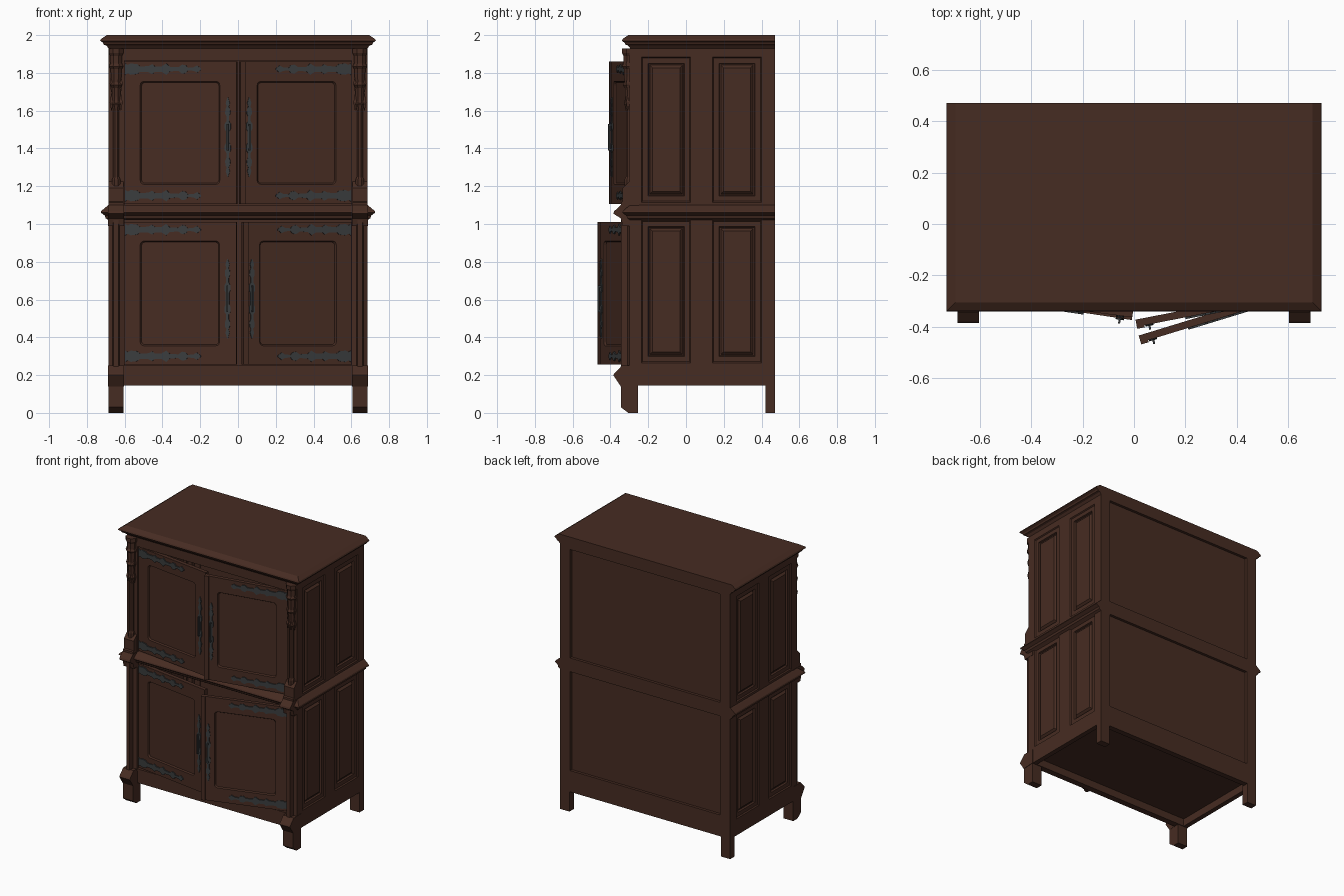
import bpy, bmesh, math
from mathutils import Matrix, Vector

cube = bpy.data.objects.get("Cube")
if cube:
    bpy.data.objects.remove(cube)


def material(name, rgb):
    m = bpy.data.materials.new(name)
    m.use_nodes = True
    m.diffuse_color = (*rgb, 1)
    m.node_tree.nodes["Principled BSDF"].inputs["Base Color"].default_value = (*rgb, 1)
    return m


WOOD = material("dark_brown_wood", (0.062, 0.025, 0.016))
IRON = material("grey_iron", (0.042, 0.046, 0.048))
WORLD = Matrix.Identity(4)


def finish(name, bm, mat=WOOD, frame=WORLD):
    bm.transform(frame)
    bmesh.ops.remove_doubles(bm, verts=bm.verts, dist=1e-5)
    bmesh.ops.recalc_face_normals(bm, faces=bm.faces)
    mesh = bpy.data.meshes.new(name)
    bm.to_mesh(mesh)
    bm.free()
    mesh.materials.append(mat)
    ob = bpy.data.objects.new(name, mesh)
    bpy.context.collection.objects.link(ob)
    return ob


def loft(name, rings, mat=WOOD, frame=WORLD, caps=(True, True)):
    """Skin a list of point rings, closing the ends."""
    bm = bmesh.new()
    loops = [[bm.verts.new(p) for p in ring] for ring in rings]
    n = len(loops[0])
    for a, b in zip(loops, loops[1:]):
        for i in range(n):
            j = (i + 1) % n
            bm.faces.new((a[i], a[j], b[j], b[i]))
    if caps[0]:
        bm.faces.new(loops[0])
    if caps[1]:
        bm.faces.new(loops[-1])
    return finish(name, bm, mat, frame)


def box(name, x, y, z, mat=WOOD, frame=WORLD):
    ring = lambda h: [(x[0], y[0], h), (x[1], y[0], h), (x[1], y[1], h), (x[0], y[1], h)]
    return loft(name, [ring(z[0]), ring(z[1])], mat, frame)


def side_profile(name, x, yz):
    """Extrude a y-z outline across x."""
    return loft(name, [[(h, y, z) for y, z in yz] for h in x])


def lathe(name, cx, cy, profile, sides=8):
    turn = [math.tau * (i + 0.5) / sides for i in range(sides)]
    return loft(name, [[(cx + r * math.cos(t), cy + r * math.sin(t), z) for t in turn]
                       for z, r in profile])


def rect(u, v, depth, inset=0.0, r=0.0):
    """Rectangle ring in the u-v plane with rounded corners."""
    pts = []
    corners = [(u[1], v[1], -1, -1), (u[0], v[1], 1, -1), (u[0], v[0], 1, 1), (u[1], v[0], -1, 1)]
    for k, (cu, cv, su, sv) in enumerate(corners):
        for i in range(4):
            t = math.pi / 2 * (k + i / 3)
            pts.append((cu + su * (inset + r) + r * math.cos(t), depth,
                        cv + sv * (inset + r) + r * math.sin(t)))
    return pts


def axes(origin, u, n):
    m = Matrix((u, n, (0, 0, 1))).transposed().to_4x4()
    m.translation = Vector(origin)
    return m


def cornice(name, profile):
    """Moulding round the front and sides, flush at the back."""
    loft(name, [[(-0.685 - d, -0.295 - d, z), (0.685 + d, -0.295 - d, z),
                 (0.685 + d, 0.47, z), (-0.685 - d, 0.47, z)] for z, d in profile])


# Top and middle mouldings
cornice("top_cornice", [(1.93, 0), (1.945, 0.012), (1.95, 0.026), (1.96, 0.03),
                        (1.97, 0.045), (1.98, 0.04), (2.0, 0.01)])
cornice("middle_cornice", [(1.02, 0), (1.03, 0.015), (1.045, 0.02), (1.06, 0.042),
                           (1.07, 0.038), (1.095, 0.008), (1.1, 0)])

# Front rails and floor
box("bottom_front_rail", (-0.61, 0.61), (-0.295, -0.25), (0.145, 0.235))
box("bottom_rail_bead", (-0.61, 0.61), (-0.302, -0.25), (0.235, 0.25))
box("top_front_rail", (-0.61, 0.61), (-0.295, -0.25), (1.865, 1.93))
box("floor", (-0.66, 0.66), (-0.26, 0.45), (0.2, 0.235))

# Back frame with two recessed panels
for name, z in (("bottom", (0.145, 0.3)), ("middle", (1.03, 1.12)), ("top", (1.91, 1.94))):
    box(name + "_back_rail", (-0.61, 0.61), (0.43, 0.47), z)
box("back_panel", (-0.61, 0.61), (0.435, 0.45), (0.2, 1.93))

SIDE_COLUMNS = [(-0.235, 0.025), (0.14, 0.4)]
SIDE_ROWS = [(0.265, 1.02), (1.115, 1.885)]

for s, side in ((1, "left"), (-1, "right")):
    span = lambda a, b: (s * a, s * b)

    # Side frame: stiles and rails around the panels
    for name, y in (("front", (-0.295, -0.235)), ("centre", (0.025, 0.14)), ("back", (0.4, 0.47))):
        box(f"{side}_{name}_stile", span(0.65, 0.685), y, (0.145, 1.94))
    for name, z in (("bottom", (0.145, 0.265)), ("middle", (1.02, 1.115)), ("top", (1.885, 1.94))):
        box(f"{side}_{name}_rail", span(0.65, 0.685), (-0.235, 0.4), z)
    box(f"{side}_back_post", span(0.605, 0.66), (0.425, 0.47), (0.145, 1.94))

    # Raised side panels
    frame = axes((s * 0.685, 0, 0), (0, 1, 0), (s, 0, 0))
    for u in SIDE_COLUMNS:
        for v in SIDE_ROWS:
            loft(f"{side}_side_panel",
                 [rect(u, v, d, i) for d, i in ((0, 0), (-0.008, 0.006), (-0.008, 0.034),
                                                (-0.02, 0.038), (-0.02, 0.044), (-0.006, 0.058))],
                 frame=frame, caps=(False, True))

    # Feet
    box(f"{side}_back_foot", span(0.61, 0.685), (0.42, 0.47), (0, 0.15))
    side_profile(f"{side}_front_foot", span(0.605, 0.685),
                 [(-0.255, 0), (-0.305, 0), (-0.345, 0.03), (-0.345, 0.16), (-0.255, 0.16)])
    side_profile(f"{side}_foot_moulding", span(0.603, 0.687),
                 [(-0.25, 0.145), (-0.345, 0.14), (-0.385, 0.2), (-0.378, 0.21),
                  (-0.34, 0.25), (-0.25, 0.25)])

    # Chamfered lower front post
    outline = [(0.602, -0.255), (0.602, -0.3), (0.628, -0.31), (0.632, -0.343),
               (0.66, -0.343), (0.664, -0.31), (0.685, -0.3), (0.685, -0.255)]
    loft(f"{side}_lower_post", [[(s * x, y, z) for x, y in outline] for z in (0.24, 1.02)])
    side_profile(f"{side}_post_cap", span(0.603, 0.687),
                 [(-0.25, 0.99), (-0.335, 0.99), (-0.345, 1.03), (-0.385, 1.055),
                  (-0.38, 1.068), (-0.345, 1.1), (-0.25, 1.1)])

    # Upper front post with plinth, slender shaft and carved canopy
    box(f"{side}_upper_post", span(0.602, 0.685), (-0.298, -0.25), (1.1, 1.93))
    side_profile(f"{side}_post_plinth", span(0.605, 0.685),
                 [(-0.28, 1.1), (-0.345, 1.1), (-0.345, 1.115), (-0.335, 1.12),
                  (-0.335, 1.19), (-0.3, 1.225), (-0.28, 1.225)])
    lathe(f"{side}_shaft", s * 0.645, -0.303,
          [(1.2, 0.024), (1.235, 0.024), (1.25, 0.017), (1.6, 0.017)])
    lathe(f"{side}_canopy", s * 0.645, -0.3,
          [(1.55, 0.003), (1.62, 0.022), (1.635, 0.03), (1.65, 0.022), (1.72, 0.026),
           (1.735, 0.036), (1.75, 0.028), (1.82, 0.032), (1.835, 0.042), (1.85, 0.034),
           (1.89, 0.034), (1.905, 0.042), (1.93, 0.042)])
    for dx in (-0.025, 0, 0.025):
        for z in (1.6, 1.7, 1.8):
            lathe(f"{side}_canopy_pendant", s * (0.645 + dx), -0.318 + abs(dx) * 0.4,
                  [(z, 0.002), (z + 0.045, 0.013), (z + 0.06, 0.008), (z + 0.09, 0.002)], 4)


def plate(name, stations, u0, v0, n, frame, upright=False):
    """Symmetrical ironwork plate from half-widths along its length."""
    bm = bmesh.new()
    rows = []
    for t, w in stations:
        ends = [(u0 + w, v0 + t), (u0 - w, v0 + t)] if upright else [(u0 + t, v0 + w), (u0 + t, v0 - w)]
        rows.append([bm.verts.new((u, h, v)) for h in n for u, v in ends])
    for a, b in zip(rows, rows[1:]):
        for i, j in ((0, 1), (1, 3), (3, 2), (2, 0)):
            bm.faces.new((a[i], a[j], b[j], b[i]))
    for r in (rows[0], rows[-1]):
        bm.faces.new((r[0], r[1], r[3], r[2]))
    finish(name, bm, IRON, frame)


STRAP = [(0.005, 0.03), (0.02, 0.022), (0.035, 0.03), (0.07, 0.026), (0.085, 0.014),
         (0.13, 0.016), (0.15, 0.026), (0.165, 0.014), (0.2, 0.014), (0.225, 0.03),
         (0.245, 0.012), (0.29, 0.01), (0.31, 0.024), (0.33, 0.02), (0.34, 0.007),
         (0.37, 0.009), (0.39, 0.019), (0.41, 0.003)]
HALF_GRIP = [(0.0, 0.009), (0.03, 0.009), (0.045, 0.016), (0.07, 0.016), (0.085, 0.007),
             (0.11, 0.007), (0.125, 0.014), (0.15, 0.012), (0.16, 0.005), (0.18, 0.011), (0.21, 0.002)]
GRIP = [(-t, w) for t, w in reversed(HALF_GRIP[1:])] + HALF_GRIP

# Doors standing ajar: side, opening angle, height range, panel range, handle height
DOORS = [("upper_left", 1, 11, (1.105, 1.86), (1.21, 1.755), 1.46),
         ("upper_right", -1, 7.5, (1.105, 1.86), (1.21, 1.755), 1.46),
         ("lower_left", 1, 17, (0.255, 1.01), (0.355, 0.91), 0.605),
         ("lower_right", -1, 8.5, (0.255, 1.01), (0.355, 0.91), 0.605)]
for name, s, angle, v, pv, grip in DOORS:
    c, k = math.cos(math.radians(angle)), math.sin(math.radians(angle))
    frame = axes((s * 0.602, -0.285, 0), (-s * c, -k, 0), (s * k, -c, 0))
    u, pu = (0, 0.6), (0.085, 0.51)
    loft(name + "_door",
         [rect(u, v, -0.028), rect(u, v, 0), rect(pu, pv, 0, 0, 0.02),
          rect(pu, pv, -0.01, 0.006, 0.018)], frame=frame)
    if s > 0:
        box(name + "_door_lip", (0.572, 0.602), (-0.028, 0.008), v, frame=frame)
    for z in (v[0] + 0.045, v[1] - 0.04):
        plate(name + "_hinge_strap", STRAP, 0, z, (0, 0.007), frame)
    plate(name + "_handle_plate", GRIP, 0.553, grip, (0, 0.006), frame, True)
    box(name + "_handle_bar", (0.549, 0.557), (0.014, 0.021), (grip - 0.07, grip + 0.07), IRON, frame)
    for z in (grip - 0.07, grip + 0.06):
        box(name + "_handle_stud", (0.549, 0.557), (0.004, 0.016), (z, z + 0.01), IRON, frame)
